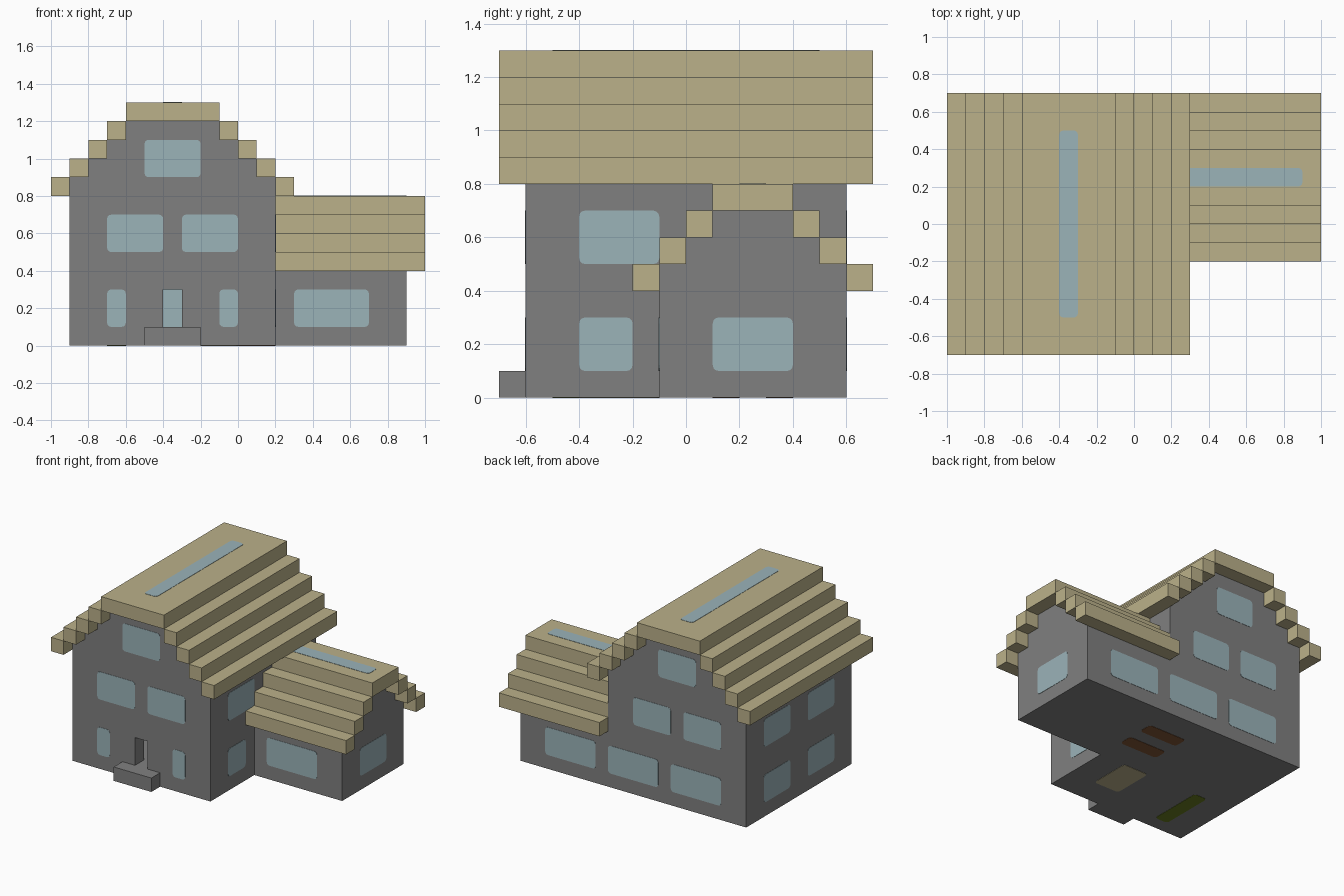
import bpy, bmesh, math

cube = bpy.data.objects.get("Cube")
if cube:
    bpy.data.objects.remove(cube, do_unlink=True)


def material(name, r, g, b):
    m = bpy.data.materials.new(name)
    m.use_nodes = True
    m.diffuse_color = (r, g, b, 1)
    m.node_tree.nodes["Principled BSDF"].inputs["Base Color"].default_value = (r, g, b, 1)
    return m


STONE = material("grey stone", 0.216, 0.216, 0.216)
THATCH = material("straw", 0.497, 0.440, 0.254)
GLASS = material("pale blue glass", 0.328, 0.451, 0.485)
BROWN = material("brown", 0.22, 0.09, 0.035)
GREEN = material("moss green", 0.14, 0.20, 0.015)

STEP = 0.1


def place(axis, t, u, v):
    return {"x": (t, u, v), "y": (u, t, v), "z": (u, v, t)}[axis]


def prism(bm, points, axis, lo, hi):
    """Extrude a 2D outline along an axis."""
    face = bm.faces.new([bm.verts.new(place(axis, lo, u, v)) for u, v in points])
    new = bmesh.ops.extrude_face_region(bm, geom=[face])["geom"]
    top = [g for g in new if isinstance(g, bmesh.types.BMVert)]
    bmesh.ops.translate(bm, verts=top, vec=place(axis, hi - lo, 0, 0))


def finish(bm, name, mat):
    bmesh.ops.recalc_face_normals(bm, faces=bm.faces)
    mesh = bpy.data.meshes.new(name)
    bm.to_mesh(mesh)
    bm.free()
    mesh.materials.append(mat)
    ob = bpy.data.objects.new(name, mesh)
    bpy.context.collection.objects.link(ob)
    return ob


def rect(u0, u1, v0, v1):
    return [(u0, v0), (u1, v0), (u1, v1), (u0, v1)]


def rounded(u0, u1, v0, v1, r=0.022):
    points = []
    corners = [(u1 - r, v1 - r), (u0 + r, v1 - r), (u0 + r, v0 + r), (u1 - r, v0 + r)]
    for i, (cu, cv) in enumerate(corners):
        for k in range(4):
            a = math.radians(90 * i + 30 * k)
            points.append((cu + r * math.cos(a), cv + r * math.sin(a)))
    return points


def box(name, mat, x, y, z):
    bm = bmesh.new()
    prism(bm, rect(*x, *y), "z", *z)
    return finish(bm, name, mat)


def panes(name, mat, axis, at, rects):
    """Thin rounded plates lying on one wall plane."""
    bm = bmesh.new()
    for r in rects:
        prism(bm, rounded(*r), axis, at - 0.002, at + 0.002)
    return finish(bm, name, mat)


def gable_walls(name, axis, centre, half, eave, steps, lo, hi):
    right = [(half, 0)]
    for i in range(steps):
        right.append((half - STEP * i, eave + STEP * i))
        if i < steps - 1:
            right.append((half - STEP * (i + 1), eave + STEP * i))
    outline = [(centre + u, v) for u, v in right]
    outline += [(centre - u, v) for u, v in reversed(right)]
    bm = bmesh.new()
    prism(bm, outline, axis, lo, hi)
    return finish(bm, name, STONE)


def stepped_roof(name, axis, centre, half, eave, steps, lo, hi):
    bm = bmesh.new()
    for i in range(steps):
        inner, z = half - STEP * i, eave + STEP * (i - 1)
        for side in (-1, 1):
            a, b = sorted((centre + side * inner, centre + side * (inner + STEP)))
            prism(bm, rect(a, b, z, z + STEP), axis, lo, hi)
    cap, z = half - STEP * (steps - 1), eave + STEP * (steps - 1)
    prism(bm, rect(centre - cap, centre + cap, z, z + STEP), axis, lo, hi)
    return finish(bm, name, THATCH)


# Main house and side wing
main = ("y", -0.35, 0.55, 0.9, 4)
wing = ("x", 0.25, 0.35, 0.5, 3)
house = gable_walls("main_walls", *main, -0.6, 0.6)
stepped_roof("main_roof", *main, -0.7, 0.7)
gable_walls("wing_walls", *wing, 0.2, 0.9)
stepped_roof("wing_roof", *wing, 0.2, 1.0)

# Hollow room and open doorway
cutters = [box("room_cutter", STONE, (-0.8, 0.1), (-0.5, 0.5), (0.1, 0.8)),
           box("door_cutter", STONE, (-0.4, -0.3), (-0.7, -0.4), (0.1, 0.3))]
for cutter in cutters:
    cutter.hide_render = True
    mod = house.modifiers.new(cutter.name, "BOOLEAN")
    mod.operation, mod.solver, mod.object = "DIFFERENCE", "EXACT", cutter
bpy.context.view_layer.objects.active = house
for cutter in cutters:
    bpy.ops.object.modifier_apply(modifier=cutter.name)
    bpy.data.objects.remove(cutter, do_unlink=True)

box("door_step", STONE, (-0.5, -0.2), (-0.7, -0.6), (0, 0.1))
box("inner_back_window", GLASS, (-0.7, -0.28), (0.497, 0.501), (0.1, 0.3))

# Windows, by wall
low, mid, attic = (0.1, 0.3), (0.5, 0.7), (0.9, 1.1)
upper = [(-0.5, -0.2, *attic), (-0.7, -0.4, *mid), (-0.3, 0, *mid)]
panes("front_windows", GLASS, "y", -0.6,
      upper + [(-0.7, -0.6, *low), (-0.1, 0, *low)])
panes("back_windows", GLASS, "y", 0.6,
      upper + [(x, x + 0.4, *low) for x in (-0.7, -0.2, 0.3)])
panes("right_side_windows", GLASS, "x", -0.9,
      [(y, y + 0.3, *z) for y in (-0.4, 0.1) for z in (low, mid)])
panes("left_side_windows", GLASS, "x", 0.2, [(-0.4, -0.1, *mid), (-0.4, -0.2, *low)])
panes("wing_front_window", GLASS, "y", -0.1, [(0.3, 0.7, *low)])
panes("wing_side_window", GLASS, "x", 0.9, [(0.1, 0.4, *low)])

# Skylights
panes("main_skylight", GLASS, "z", 1.3, [(-0.4, -0.3, -0.5, 0.5)])
panes("wing_skylight", GLASS, "z", 0.8, [(0.25, 0.9, 0.2, 0.3)])

# Coloured patches under the floor
panes("brown_floor_patches", BROWN, "z", 0, [(-0.1, 0.2, 0.3, 0.4), (-0.1, 0.2, 0.1, 0.2)])
panes("straw_floor_patch", THATCH, "z", 0, [(-0.2, 0, -0.4, -0.1)])
panes("green_floor_patch", GREEN, "z", 0, [(-0.7, -0.6, -0.5, -0.1)])
